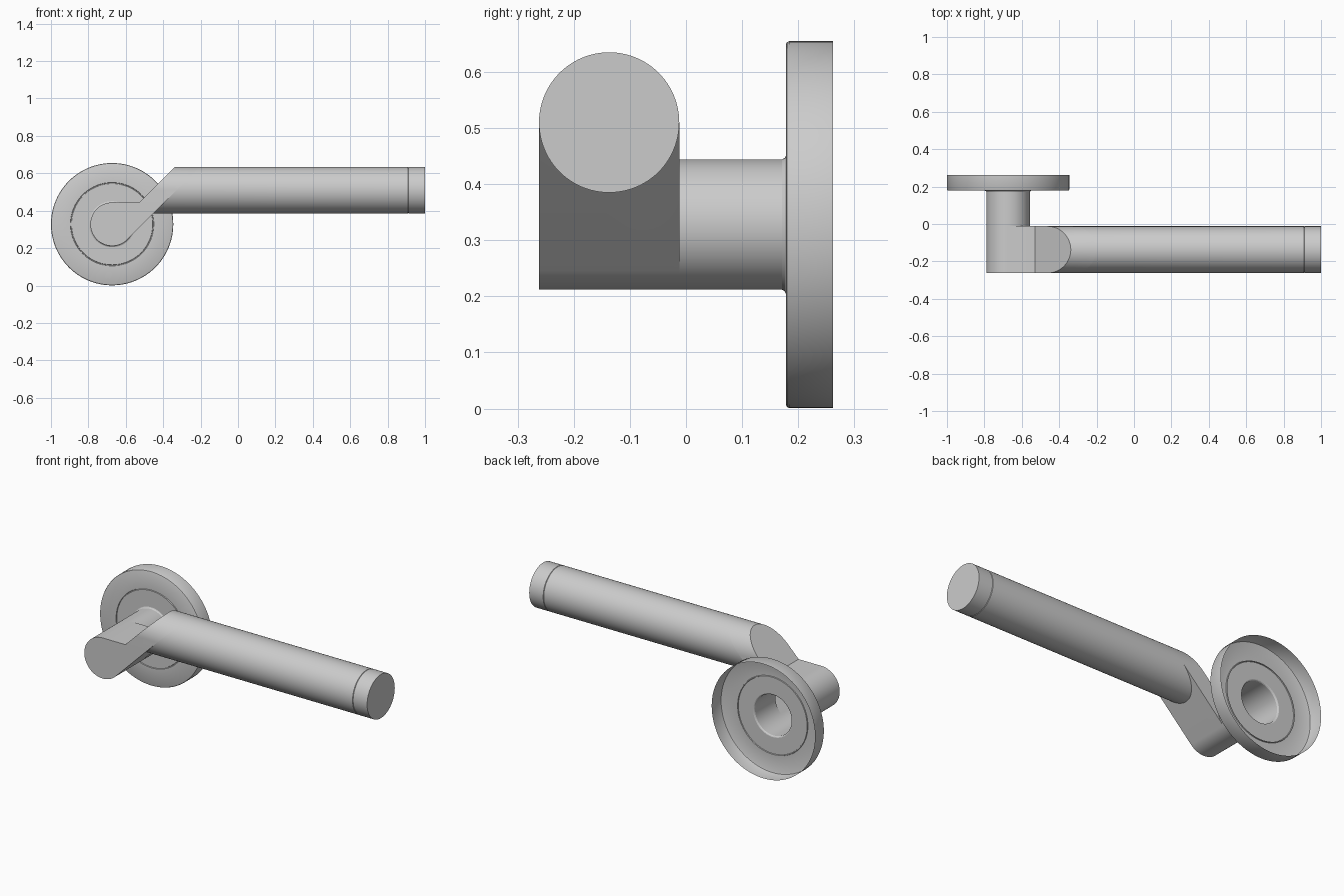
import bpy, bmesh
from math import cos, sin, pi, radians, sqrt

if "Cube" in bpy.data.objects:
    bpy.data.objects.remove(bpy.data.objects["Cube"])

CX, CZ = -0.673, 0.328            # rose and neck axis
NECK_R = 0.116
BAR_Y, BAR_Z, BAR_R = -0.137, 0.51, 0.125
Y0, Y1 = BAR_Y - BAR_R, BAR_Y + BAR_R
TOP = CZ + NECK_R                 # flat top of the elbow
LOW = CZ - CX - NECK_R * sqrt(2)  # lower mitre plane: z = x + LOW
UP = LOW + 0.136                  # upper mitre plane: z = x + UP
N = 96


def finish(bm, name):
    bmesh.ops.remove_doubles(bm, verts=bm.verts, dist=1e-5)
    bmesh.ops.recalc_face_normals(bm, faces=bm.faces)
    me = bpy.data.meshes.new(name)
    bm.to_mesh(me)
    bm.free()
    ob = bpy.data.objects.new(name, me)
    bpy.context.collection.objects.link(ob)
    bpy.ops.object.select_all(action='DESELECT')
    ob.select_set(True)
    bpy.context.view_layer.objects.active = ob
    bpy.ops.object.shade_smooth_by_angle(angle=radians(30))
    return ob


def lathe(name, profile, place, cap=False):
    """Revolve (radius, position) pairs; place maps them into space."""
    bm = bmesh.new()
    rings = [[bm.verts.new(place(r, p, 2 * pi * i / N)) for i in range(N)]
             for r, p in profile]
    for a, b in zip(rings, rings[1:]):
        for i in range(N):
            j = (i + 1) % N
            bm.faces.new((a[i], a[j], b[j], b[i]))
    if cap:
        bm.faces.new(rings[-1])
    return finish(bm, name)


def about_y(r, p, a):
    return (CX + r * cos(a), p, CZ + r * sin(a))


def about_x(r, p, a):
    z = BAR_Z + r * sin(a)
    return (z - LOW if p is None else p, BAR_Y + r * cos(a), z)


# Wall rose: open-backed cup with a fine groove on its face
lathe("rose", [(0.327, 0.262), (0.327, 0.184), (0.325, 0.180), (0.321, 0.178),
               (0.223, 0.178), (0.2215, 0.183), (0.2185, 0.183),
               (0.217, 0.178), (0.123, 0.178)], about_y)

# Neck: hollow tube with a small flare at the rose
lathe("neck", [(0.123, 0.178), (0.119, 0.176), (NECK_R, 0.171),
               (NECK_R, Y1)], about_y)

# Grip bar, mitred where it meets the elbow, and its end cap
lathe("grip_bar", [(BAR_R, None), (BAR_R, 0.908), (BAR_R - 0.003, 0.91)], about_x)
lathe("end_cap", [(BAR_R - 0.003, 0.91), (BAR_R, 0.912), (BAR_R, 1.0)],
      about_x, cap=True)

# Elbow: rounded head plus a 45 degree web rising into the bar
bm = bmesh.new()


def face(points):
    bm.faces.new([bm.verts.new(p) for p in points])


def neck_arc(d0, d1, n):
    for i in range(n + 1):
        a = radians(d0 + (d1 - d0) * i / n)
        yield CX + NECK_R * cos(a), CZ + NECK_R * sin(a)


corners = [(TOP - LOW, TOP), (TOP - UP, TOP)]
outer = list(neck_arc(90, 315, 60))
inner = list(neck_arc(90, -45, 36))
face([(x, Y0, z) for x, z in outer + corners])           # front
face([(x, Y1, z) for x, z in inner + corners])           # back, around the neck
for (xa, za), (xb, zb) in zip(outer, outer[1:]):         # round side
    face([(xa, Y0, za), (xb, Y0, zb), (xb, Y1, zb), (xa, Y1, za)])
face([(CX, Y0, TOP), (TOP - UP, Y0, TOP), (TOP - UP, Y1, TOP), (CX, Y1, TOP)])

# Web: straight sides and a half-round top
half = [(BAR_Y - BAR_R * cos(pi * i / 48), BAR_R * sin(pi * i / 48)) for i in range(49)]
web = [(Y0, TOP)] + [(y, BAR_Z + h) for y, h in half] + [(Y1, TOP)]
face([(z - UP, y, z) for y, z in web])
for (ya, za), (yb, zb) in zip(web, web[1:]):
    face([(za - UP, ya, za), (zb - UP, yb, zb), (zb - LOW, yb, zb), (za - LOW, ya, za)])

# Underside of the web, cut around the bar
zt = CZ - NECK_R / sqrt(2)
under = [(Y0, zt), (Y0, TOP)] + [(y, BAR_Z - h) for y, h in half] + [(Y1, TOP), (Y1, zt)]
face([(z - LOW, y, z) for y, z in under])
finish(bm, "elbow")
